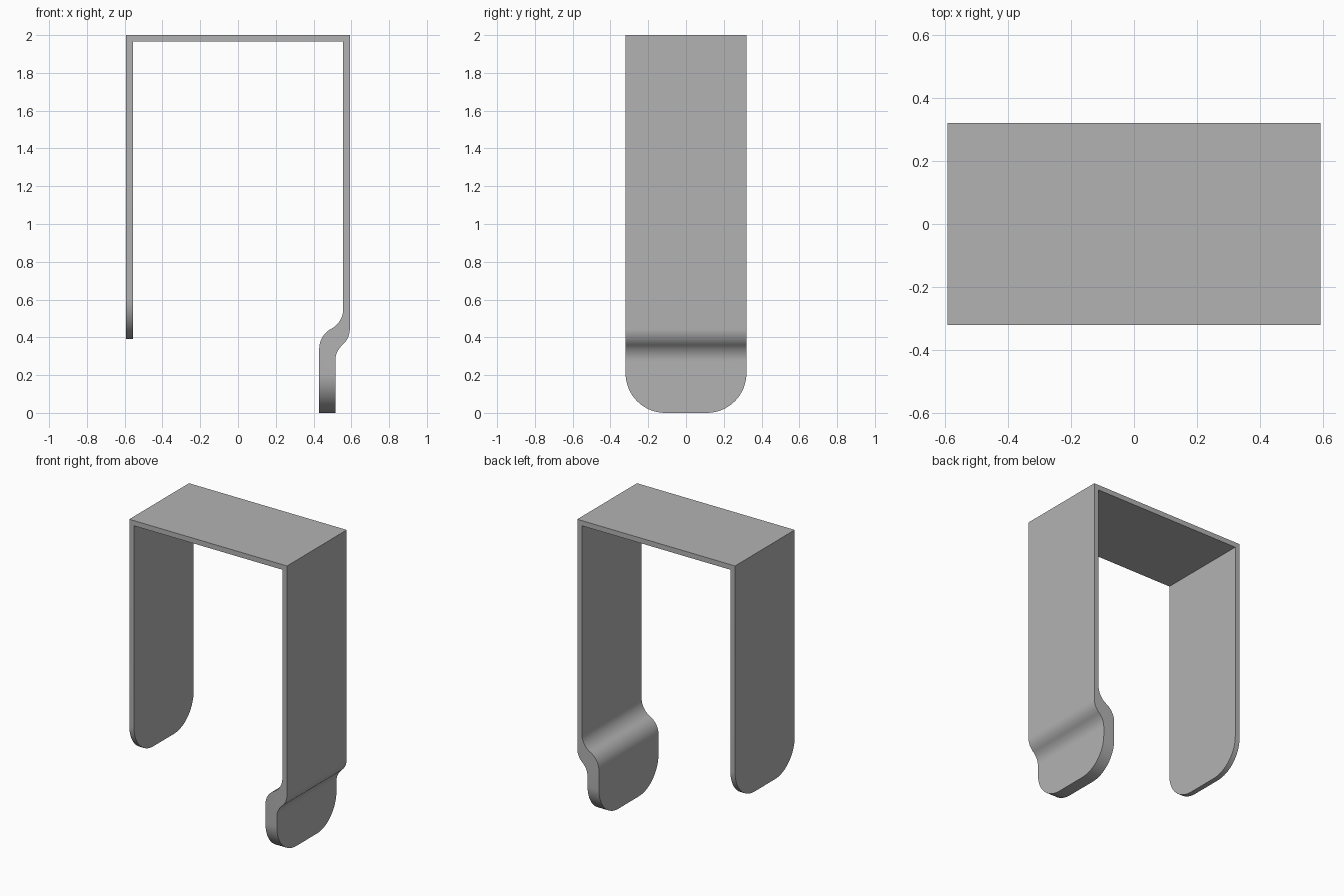
import bpy, bmesh
from math import sin, cos, pi, asin, hypot

if "Cube" in bpy.data.objects:
    bpy.data.objects.remove(bpy.data.objects["Cube"])

HALF_W, HALF_D, WALL, TOP = 0.592, 0.32, 0.035, 2.0
SHORT_END, LONG_END = 0.39, 0.0
CORNER = 0.21

grey = bpy.data.materials.new("light_grey")
grey.use_nodes = True
colour = (0.45, 0.45, 0.45, 1)
grey.diffuse_color = colour
grey.node_tree.nodes["Principled BSDF"].inputs["Base Color"].default_value = colour


def prism(name, points, offset):
    """Extrude a closed outline along the offset vector."""
    bm = bmesh.new()
    face = bm.faces.new([bm.verts.new(p) for p in points])
    ext = bmesh.ops.extrude_face_region(bm, geom=[face])
    verts = [v for v in ext["geom"] if isinstance(v, bmesh.types.BMVert)]
    bmesh.ops.translate(bm, verts=verts, vec=offset)
    bmesh.ops.recalc_face_normals(bm, faces=bm.faces)
    mesh = bpy.data.meshes.new(name)
    bm.to_mesh(mesh)
    bm.free()
    obj = bpy.data.objects.new(name, mesh)
    bpy.context.collection.objects.link(obj)
    return obj


def s_bend(x0, z0, x1, z1, steps=12):
    """Two equal arcs running from vertical to vertical, going down."""
    dx, dz = x0 - x1, z0 - z1
    r = hypot(dx, dz) ** 2 / (4 * dx)
    sweep = asin(dz / 2 / r)
    half = [(r * (1 - cos(sweep * i / steps)), r * sin(sweep * i / steps))
            for i in range(steps + 1)]
    upper = [(x0 - a, z0 - b) for a, b in half]
    lower = [(x1 + a, z1 + b) for a, b in reversed(half[:-1])]
    return upper + lower


# Bent strip: side profile of the bracket, with legs left long for trimming
inner = HALF_W - WALL
spare = 0.06
outline = [(-HALF_W, SHORT_END - spare), (-HALF_W, TOP), (HALF_W, TOP)]
outline += s_bend(HALF_W, 0.445, 0.515, 0.275)
outline += [(0.515, LONG_END - spare), (0.43, LONG_END - spare)]
outline += s_bend(inner, 0.55, 0.43, 0.34)[::-1]
outline += [(inner, TOP - WALL), (-inner, TOP - WALL), (-inner, SHORT_END - spare)]
bracket = prism("clip_bracket", [(x, -HALF_D, z) for x, z in outline], (0, 2 * HALF_D, 0))
bracket.data.materials.append(grey)


def round_leg(name, x, z):
    """Trim a leg to a rounded lower end."""
    arc = [(HALF_D - CORNER + CORNER * cos(pi / 2 * i / 16),
            z + CORNER - CORNER * sin(pi / 2 * i / 16)) for i in range(17)]
    edge = [(0.5, z + CORNER)] + arc
    edge += [(-y, h) for y, h in reversed(edge)]
    edge += [(-0.5, z - 0.2), (0.5, z - 0.2)]
    cutter = prism(name, [(x - 0.2, y, h) for y, h in edge], (0.4, 0, 0))
    cutter.hide_render = True
    mod = bracket.modifiers.new(name, "BOOLEAN")
    mod.operation, mod.solver, mod.object = "DIFFERENCE", "EXACT", cutter
    bpy.ops.object.modifier_apply(modifier=name)
    bpy.data.objects.remove(cutter)


# Rounded leg ends
bpy.context.view_layer.objects.active = bracket
bracket.select_set(True)
round_leg("short_leg_trim", -HALF_W, SHORT_END)
round_leg("long_leg_trim", 0.47, LONG_END)
bpy.ops.object.shade_smooth_by_angle()
